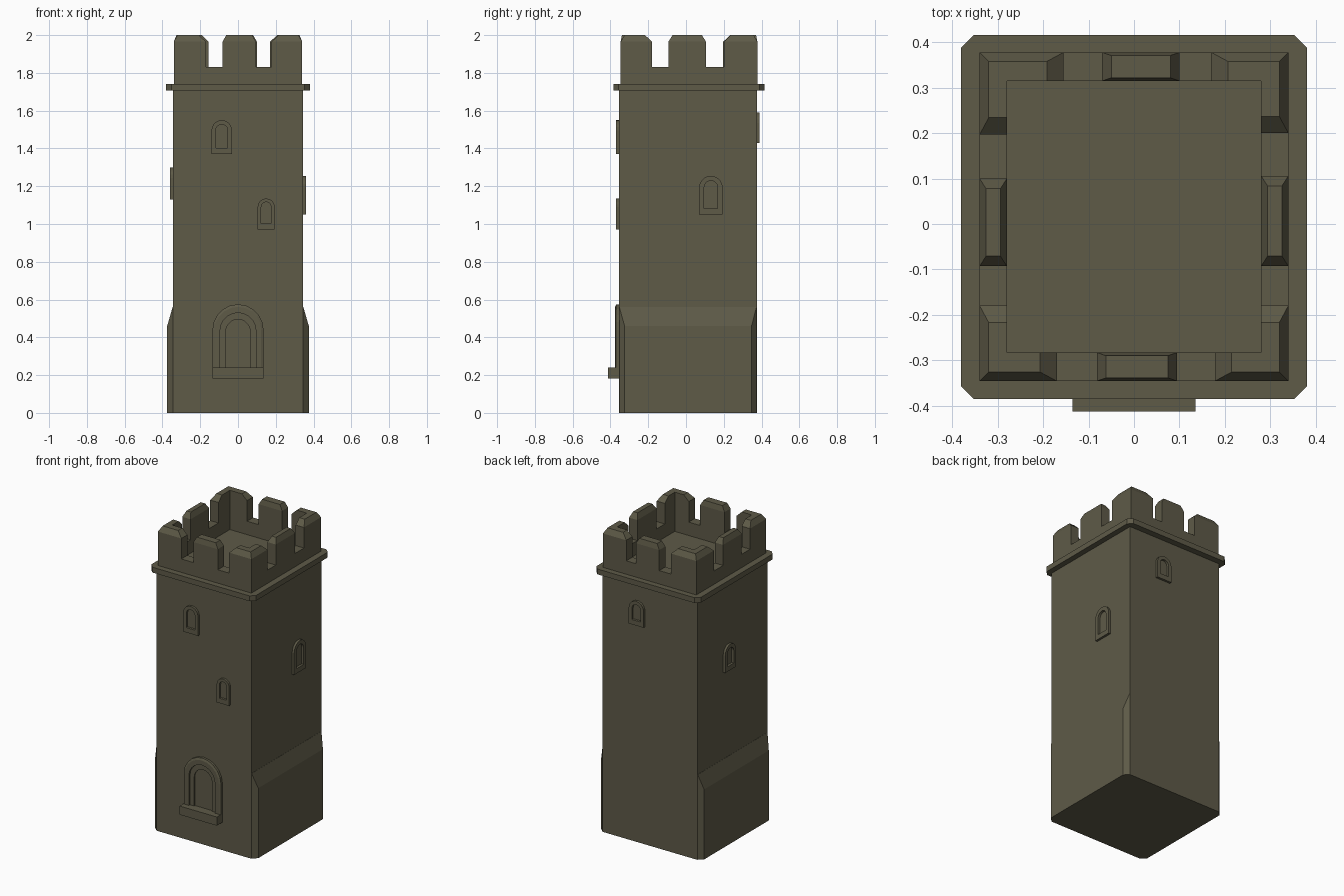
import bpy, bmesh, math

if "Cube" in bpy.data.objects:
    bpy.data.objects.remove(bpy.data.objects["Cube"])

stone = bpy.data.materials.new("dark olive stone")
stone.diffuse_color = (0.112, 0.103, 0.064, 1)
stone.use_nodes = True
stone.node_tree.nodes["Principled BSDF"].inputs["Base Color"].default_value = stone.diffuse_color


def finish(name, bm):
    bmesh.ops.recalc_face_normals(bm, faces=bm.faces)
    me = bpy.data.meshes.new(name)
    bm.to_mesh(me)
    bm.free()
    me.materials.append(stone)
    ob = bpy.data.objects.new(name, me)
    bpy.context.collection.objects.link(ob)
    return ob


def bridge(bm, a, b):
    n = len(a)
    for i in range(n):
        j = (i + 1) % n
        bm.faces.new((a[i], a[j], b[j], b[i]))


def loft(name, layers):
    """Capped stack of (outline, z) layers."""
    bm = bmesh.new()
    rings = [[bm.verts.new((x, y, z)) for x, y in pts] for pts, z in layers]
    for a, b in zip(rings, rings[1:]):
        bridge(bm, a, b)
    bm.faces.new(rings[0])
    bm.faces.new(rings[-1])
    return finish(name, bm)


def rect(x0, x1, y0, y1):
    return [(x0, y0), (x1, y0), (x1, y1), (x0, y1)]


def box(name, x0, x1, y0, y1, z0, z1):
    return loft(name, [(rect(x0, x1, y0, y1), z0), (rect(x0, x1, y0, y1), z1)])


# wall planes of the shaft
XW, YF, YB = 0.345, -0.355, 0.375


def on_wall(side, u, d, z):
    """u along the wall in world axis, d outward from the wall."""
    return {"front": (u, YF - d, z), "back": (u, YB + d, z),
            "right": (XW + d, u, z), "left": (-XW - d, u, z)}[side]


def arch(c, half, z0, z1, segs=10):
    spring = z1 - half
    pts = [(c - half, z0), (c + half, z0)]
    for i in range(segs + 1):
        t = math.pi * i / segs
        pts.append((c + half * math.cos(t), spring + half * math.sin(t)))
    return pts


def arch_frame(name, side, outer, inner, depth, bevel=0.0):
    """Arched ring standing out from the wall, opening left at wall depth."""
    bm = bmesh.new()

    def ring(pts, d):
        return [bm.verts.new(on_wall(side, u, d, z)) for u, z in pts]
    mid = [(u + (v - u) * bevel, z + (w - z) * bevel) for (u, z), (v, w) in zip(outer, inner)]
    r = [ring(outer, -0.005), ring(outer, depth * (0.75 if bevel else 1))]
    if bevel:
        r.append(ring(mid, depth))
    r += [ring(inner, depth), ring(inner, -0.005)]
    for i in range(len(r)):
        bridge(bm, r[i], r[(i + 1) % len(r)])
    return finish(name, bm)


# shaft and roof floor
box("tower_shaft", -XW, XW, YF, YB, 0, 1.725)

# battered base on both sides
for s, side in ((1, "right"), (-1, "left")):
    low = [(s * 0.343, YF), (s * 0.375, -0.325), (s * 0.375, 0.347), (s * 0.343, YB)]
    top = [(s * 0.343, YF), (s * 0.346, YF + 0.002), (s * 0.346, YB - 0.002), (s * 0.343, YB)]
    loft("base_flare_" + side, [(low, 0), (low, 0.46), (top, 0.56)])

# cornice slab with cut corners
cx, y0, y1, k = 0.381, -0.385, 0.416, 0.028
octagon = [(-cx + k, y0), (cx - k, y0), (cx, y0 + k), (cx, y1 - k),
           (cx - k, y1), (-cx + k, y1), (-cx, y1 - k), (-cx, y0 + k)]
loft("cornice", [(octagon, 1.707), (octagon, 1.742)])

# parapet wall
XO, XI, PF, PB, IF, IB = 0.34, 0.28, -0.346, 0.378, -0.283, 0.315
ZP, ZM, ZT = 1.83, 1.965, 2.0
bm = bmesh.new()
loops = [[bm.verts.new((x, y, z)) for x, y in rect(*r)] for r, z in (
    ((-XO, XO, PF, PB), 1.735), ((-XO, XO, PF, PB), ZP),
    ((-XI, XI, IF, IB), ZP), ((-XI, XI, IF, IB), 1.735))]
for i in range(4):
    bridge(bm, loops[i], loops[(i + 1) % 4])
finish("parapet_wall", bm)

# corner merlons, L shaped: signs, end in x, end in y
for sx, sy, ex, ey in ((-1, -1, -0.17, -0.18), (1, -1, 0.178, -0.18),
                       (-1, 1, -0.155, 0.197), (1, 1, 0.17, 0.2)):
    X, xi = sx * XO, sx * XI
    Y, yi = (PF, IF) if sy < 0 else (PB, IB)

    def outline(o, e):
        ox, oy, tx, ty = X - sx * o, Y - sy * o, ex + sx * e, ey + sy * e
        return [(ox, oy), (tx, oy), (tx, yi), (xi, yi), (xi, ty), (ox, ty)]
    loft("corner_merlon", [(outline(0, 0), ZP), (outline(0, 0), ZM), (outline(0.02, 0.037), ZT)])

# middle merlons
for a, b, c, d, ix, iy in ((-0.082, 0.095, PF, IF, 0.02, 0.007), (-0.07, 0.1, IB, PB, 0.02, 0.007),
                           (-XO, -XI, -0.093, 0.1, 0.014, 0.022), (XI, XO, -0.093, 0.106, 0.014, 0.022)):
    loft("middle_merlon", [(rect(a, b, c, d), ZP), (rect(a, b, c, d), ZM),
                           (rect(a + ix, b - ix, c + iy, d - iy), ZT)])

# windows: wall, centre, half width, bottom, top
for side, c, h, z0, z1 in (("front", -0.086, 0.054, 1.37, 1.55), ("front", 0.149, 0.045, 0.97, 1.135),
                           ("right", 0.132, 0.062, 1.05, 1.255), ("left", 0.05, 0.056, 1.13, 1.30),
                           ("back", 0.09, 0.054, 1.43, 1.59)):
    arch_frame("window_frame_" + side, side, arch(c, h, z0, z1),
               arch(c, h * 0.58, z0 + 0.032, z1 - h * 0.42), 0.015)

# doorway: stepped arches and threshold
arch_frame("door_outer_arch", "front", arch(0, 0.135, 0.2, 0.575),
           arch(0, 0.095, 0.21, 0.53), 0.02, 0.3)
arch_frame("door_inner_arch", "front", arch(0, 0.096, 0.2, 0.531),
           arch(0, 0.065, 0.21, 0.495), 0.008)
box("door_sill", -0.135, 0.135, -0.413, YF + 0.005, 0.183, 0.24)
